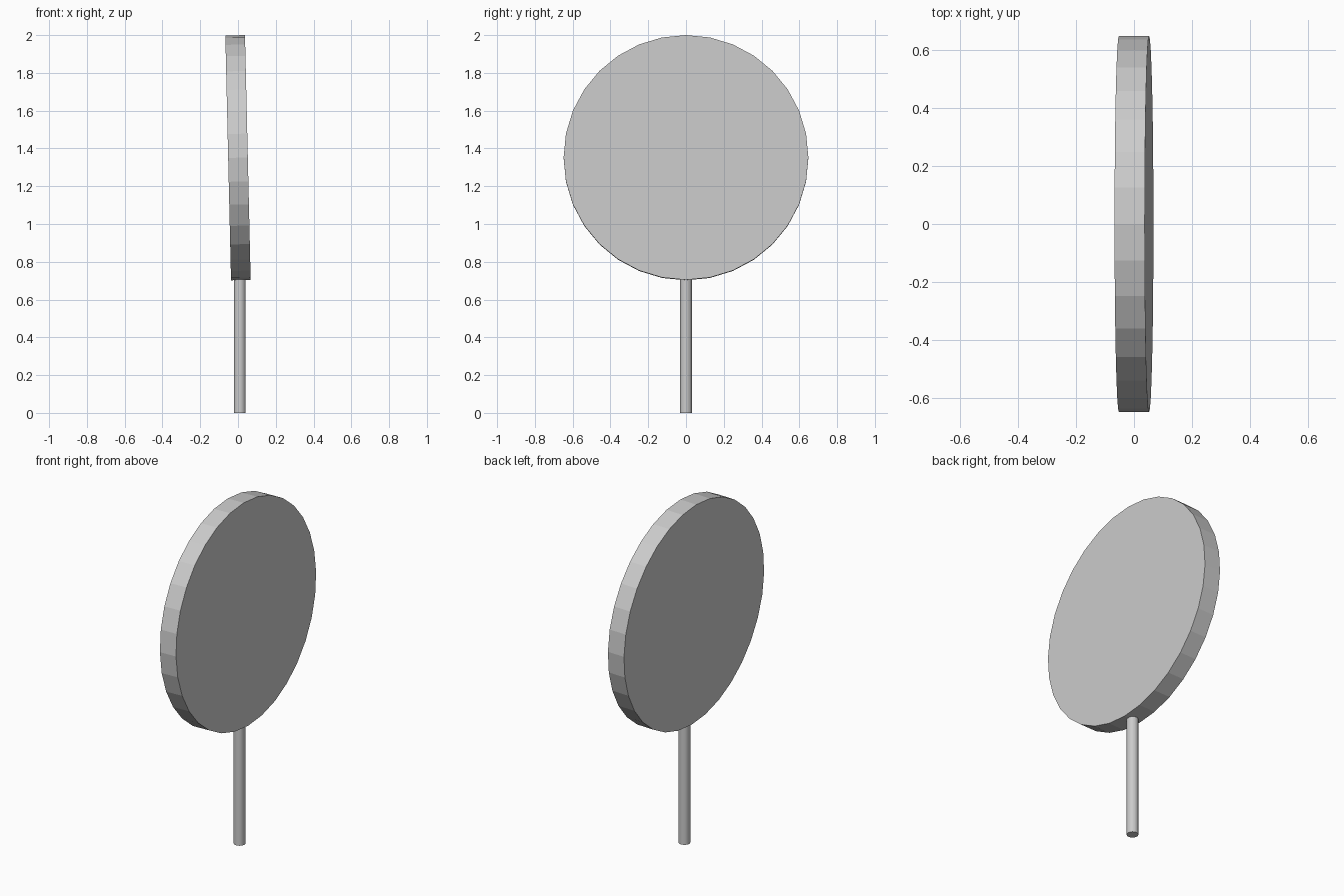
import bpy
from math import radians, sin, cos

if "Cube" in bpy.data.objects:
    bpy.data.objects.remove(bpy.data.objects["Cube"])

TILT = radians(1.33)
RADIUS, THICK = 0.648, 0.104
CENTRE_Z = 2 - RADIUS * cos(TILT) - THICK / 2 * sin(TILT)


def cylinder(name, radius, depth, location, rotation=(0, 0, 0), sides=32):
    bpy.ops.mesh.primitive_cylinder_add(vertices=sides, radius=radius, depth=depth,
                                        location=location, rotation=rotation)
    bpy.context.object.name = name
    return bpy.context.object


# Flat-faceted round sign, leaning slightly back
cylinder("sign_disc", RADIUS, THICK, (0, 0, CENTRE_Z), (0, radians(90) - TILT, 0))

# Upright pole, set just into the rim of the disc
POLE_TOP = 0.72
cylinder("pole", 0.031, POLE_TOP, (0.01, 0, POLE_TOP / 2))
